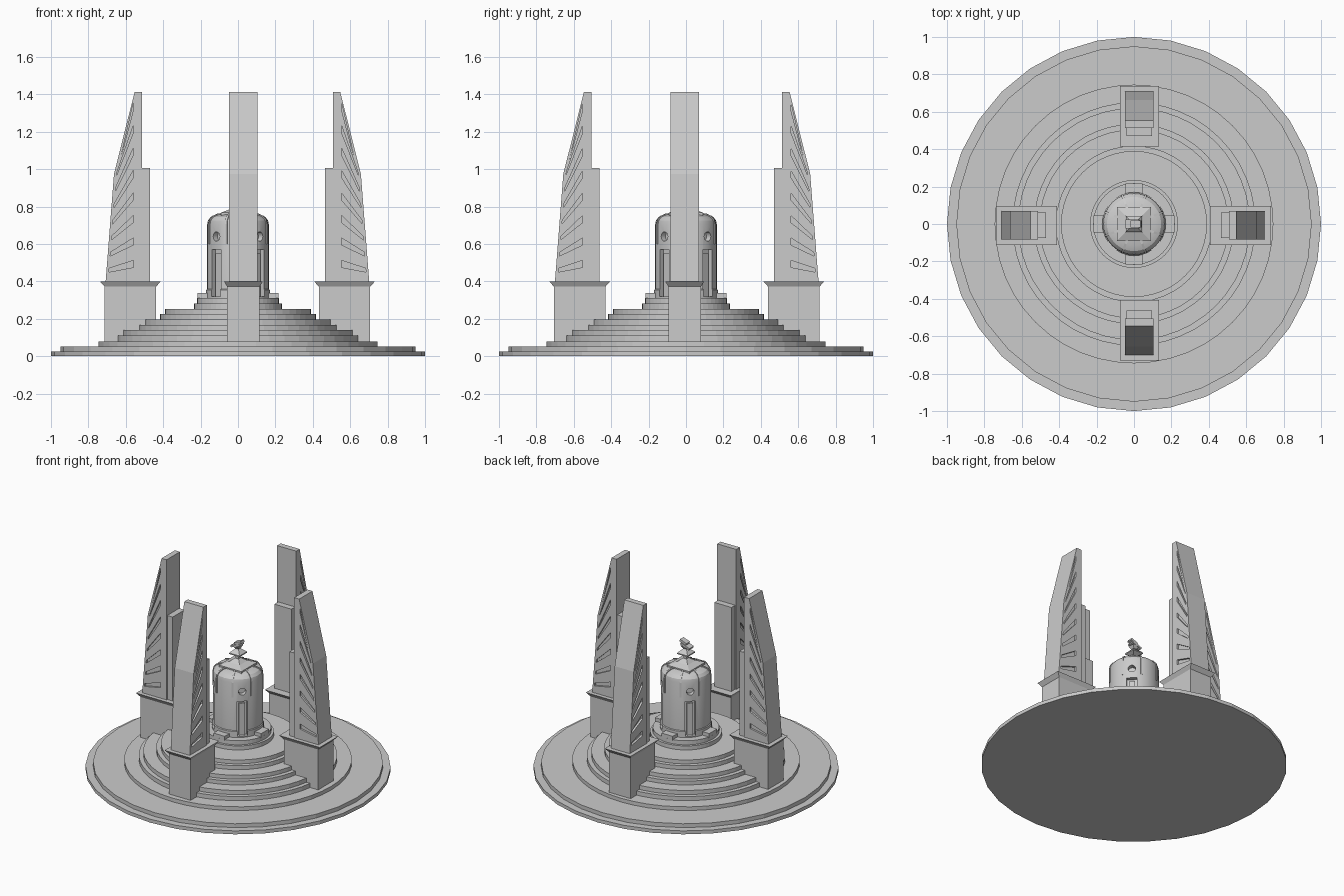
import bpy, bmesh, math
from mathutils import Matrix, Vector

if "Cube" in bpy.data.objects:
    bpy.data.objects.remove(bpy.data.objects["Cube"])


def make(name, bm, matrix=None):
    bmesh.ops.recalc_face_normals(bm, faces=bm.faces)
    me = bpy.data.meshes.new(name)
    bm.to_mesh(me)
    bm.free()
    ob = bpy.data.objects.new(name, me)
    bpy.context.collection.objects.link(ob)
    if matrix is not None:
        me.transform(matrix)
    return ob


def add_cone(bm, r1, r2, z0, z1, n=4, turn=0.0):
    m = Matrix.Translation((0, 0, (z0 + z1) / 2)) @ Matrix.Rotation(turn, 4, 'Z')
    bmesh.ops.create_cone(bm, cap_ends=True, segments=n, radius1=r1, radius2=r2,
                          depth=z1 - z0, matrix=m)


def add_box(bm, lo, hi, m=Matrix()):
    lo, hi = Vector(lo), Vector(hi)
    size = Matrix.Diagonal((*(hi - lo), 1))
    bmesh.ops.create_cube(bm, size=1, matrix=m @ Matrix.Translation((lo + hi) / 2) @ size)


def add_prism(bm, pts, y0, y1, m=Matrix()):
    # extrude an (x, z) outline along y
    a = [bm.verts.new(m @ Vector((x, y0, z))) for x, z in pts]
    b = [bm.verts.new(m @ Vector((x, y1, z))) for x, z in pts]
    bm.faces.new(a)
    bm.faces.new(b[::-1])
    for i in range(len(pts)):
        j = (i + 1) % len(pts)
        bm.faces.new((a[i], b[i], b[j], a[j]))


def cut(ob, cutter):
    mod = ob.modifiers.new("cut", 'BOOLEAN')
    mod.operation = 'DIFFERENCE'
    mod.solver = 'EXACT'
    mod.object = cutter
    dg = bpy.context.evaluated_depsgraph_get()
    me = bpy.data.meshes.new_from_object(ob.evaluated_get(dg))
    ob.modifiers.clear()
    ob.data = me
    bpy.data.objects.remove(cutter)


def rot(deg):
    return Matrix.Rotation(math.radians(deg), 4, 'Z')


# Stepped round platform
steps = [(1.0, .025, 32), (.95, .053, 32), (.745, .08, 48), (.65, .11, 48), (.62, .14, 48),
         (.535, .168, 48), (.505, .196, 48), (.418, .225, 48), (.39, .253, 48),
         (.235, .282, 48), (.218, .312, 48)]
z = 0.0
for i, (r, top, n) in enumerate(steps):
    bm = bmesh.new()
    add_cone(bm, r, r, z, top, n)
    make(f"platform_step_{i + 1}", bm)
    z = top

# Round tower with domed top
profile = [(0, .30), (.17, .30), (.17, .355), (.165, .36), (.165, .705), (.160, .727),
           (.145, .745), (.115, .757), (0, .765)]
bm = bmesh.new()
vs = [bm.verts.new((r, 0, h)) for r, h in profile]
es = [bm.edges.new(p) for p in zip(vs, vs[1:])]
bmesh.ops.spin(bm, geom=vs + es, axis=(0, 0, 1), cent=(0, 0, 0), steps=32, angle=math.tau)
bmesh.ops.remove_doubles(bm, verts=bm.verts, dist=1e-5)
tower = make("tower", bm)

# Door niches and round windows on the four diagonals
bm = bmesh.new()
for k in range(4):
    m = rot(45 + 90 * k)
    add_box(bm, (.135, -.034, .32), (.2, .034, .57), m)
    bmesh.ops.create_cone(bm, cap_ends=True, segments=16, radius1=.025, radius2=.025, depth=.08,
                          matrix=m @ Matrix.Translation((.17, 0, .64)) @ Matrix.Rotation(math.pi / 2, 4, 'Y'))
cut(tower, make("tower_cutter", bm))
with bpy.context.temp_override(object=tower, active_object=tower, selected_objects=[tower],
                               selected_editable_objects=[tower]):
    bpy.ops.object.shade_smooth_by_angle(angle=math.radians(20))

# Door panels, dome ribs and entrance blocks
bm = bmesh.new()
for k in range(4):
    add_box(bm, (.13, -.02, .315), (.15, .02, .55), rot(45 + 90 * k))
make("door_panels", bm)
bm = bmesh.new()
rib = [(.155, .60), (.169, .60), (.169, .706), (.164, .73), (.147, .75), (.115, .763),
       (.07, .767), (.07, .75), (.11, .745), (.15, .70)]
for k in range(8):
    add_prism(bm, rib, -.006, .006, rot(22.5 + 45 * k))
make("dome_ribs", bm)
bm = bmesh.new()
for k in range(4):
    add_box(bm, (.155, -.045, .305), (.217, .045, .337), rot(90 * k))
make("tower_foot_blocks", bm)

# Finial: square plate, stacked pyramids and tilted crown pieces
bm = bmesh.new()
s = math.sqrt(2)
for h1, h2, z0, z1 in [(.09, .09, .75, .768), (.09, .045, .768, .785), (.045, .014, .785, .81),
                       (.012, .012, .80, .83), (.012, .042, .825, .842), (.042, .042, .842, .85),
                       (.042, .01, .85, .88), (.01, .025, .875, .90)]:
    add_cone(bm, h1 * s, h2 * s, z0, z1, 4, math.pi / 4)
make("finial", bm)
bm = bmesh.new()
tilt = Matrix.Translation((0, 0, .905)) @ Matrix.Rotation(math.radians(-20), 4, 'Y')
add_box(bm, (-.045, -.025, -.006), (.03, .025, .008), tilt)
add_box(bm, (-.01, -.02, .008), (.045, .02, .024), tilt)
make("finial_crown", bm)


# Four pylons, each built along +x
def edge(h):
    return .705 - (h - .4) * .045 / .575 if h < .975 else .66 - (h - .975) * .11 / .435


for k, name in enumerate(("right", "back", "left", "front")):
    m = Matrix.Translation((-.003, -.007, 0) if k % 2 == 0 else (.029, .004, 0)) @ rot(90 * k)
    # plinth with flared cornice
    bm = bmesh.new()
    add_box(bm, (.435, -.087, .07), (.71, .087, .372))
    lower = [(.435, -.087), (.71, -.087), (.71, .087), (.435, .087)]
    upper = [(.41, -.104), (.735, -.104), (.735, .104), (.41, .104)]
    a = [bm.verts.new((x, y, .372)) for x, y in lower]
    b = [bm.verts.new((x, y, .40)) for x, y in upper]
    bm.faces.new(a)
    bm.faces.new(b)
    for i in range(4):
        j = (i + 1) % 4
        bm.faces.new((a[i], a[j], b[j], b[i]))
    make(f"{name}_pylon_plinth", bm, m)
    # tapering shaft with fanned side slots
    bm = bmesh.new()
    add_prism(bm, [(.51, .395), (.705, .395), (.66, .975), (.55, 1.412), (.51, 1.412)], -.076, .076)
    shaft = make(f"{name}_pylon_shaft", bm)
    bm = bmesh.new()
    for i in range(8):
        zi, zo = .475 + .12 * i, .45 + .086 * i
        slot = [(.557, zi), (edge(zo) - .014, zo), (edge(zo + .02) - .014, zo + .02), (.557, zi + .037)]
        add_prism(bm, slot, -.1, -.062)
        add_prism(bm, slot, .062, .1)
    cut(shaft, make("slot_cutter", bm))
    shaft.data.transform(m)
    # lower inner buttress
    bm = bmesh.new()
    add_box(bm, (.467, -.068, .395), (.512, .068, 1.007))
    make(f"{name}_pylon_buttress", bm, m)
